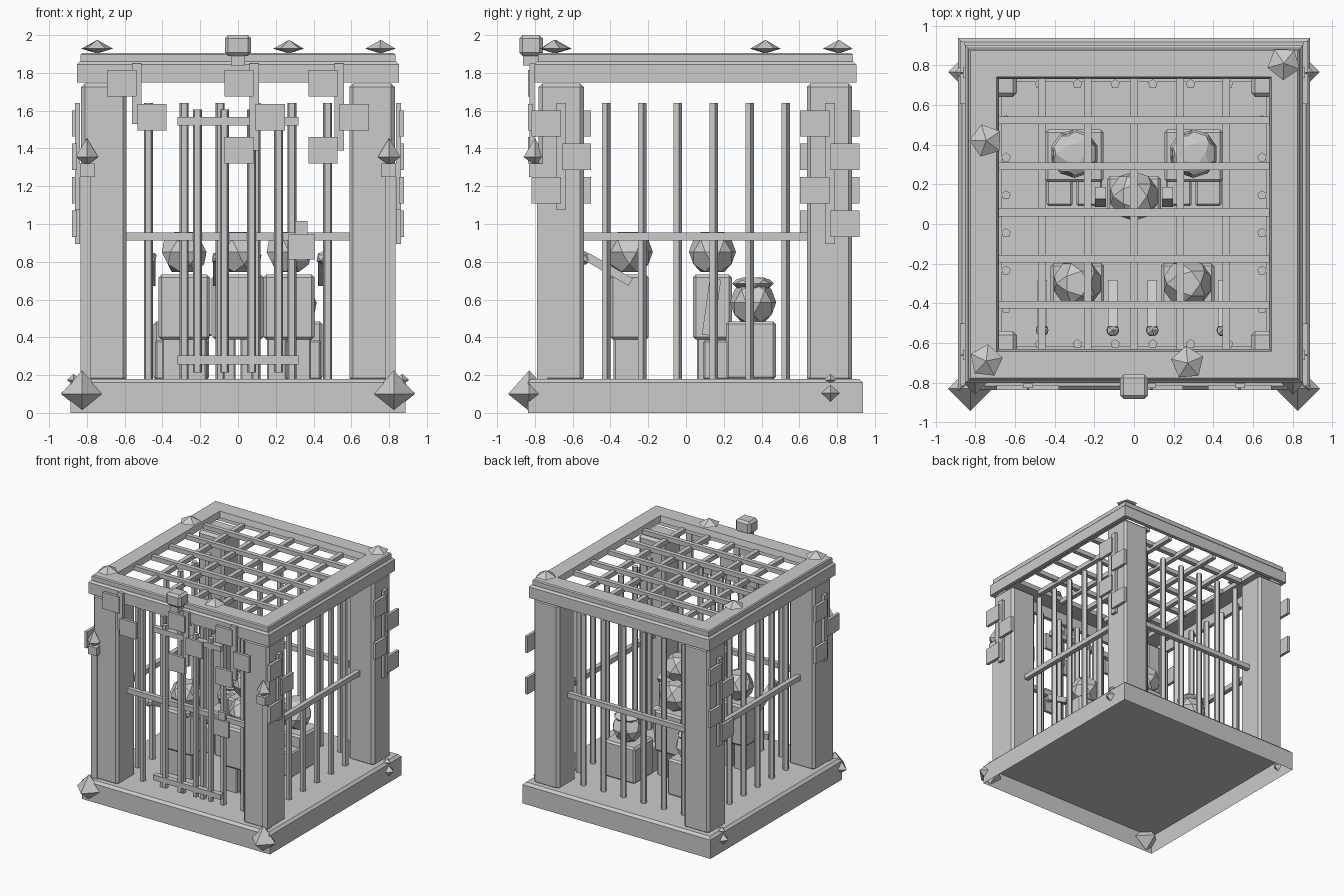
import bpy, bmesh, math
from mathutils import Matrix

cube = bpy.data.objects.get("Cube")
if cube:
    bpy.data.objects.remove(cube, do_unlink=True)

grey = bpy.data.materials.new("plain grey")
grey.use_nodes = True
grey.diffuse_color = (0.6, 0.6, 0.6, 1)
grey.node_tree.nodes["Principled BSDF"].inputs["Base Color"].default_value = (0.6, 0.6, 0.6, 1)

CY = 0.05   # cage centre along y


def finish(name, bm, matrix):
    bm.transform(matrix)
    bmesh.ops.recalc_face_normals(bm, faces=bm.faces)
    mesh = bpy.data.meshes.new(name)
    bm.to_mesh(mesh)
    bm.free()
    mesh.materials.append(grey)
    ob = bpy.data.objects.new(name, mesh)
    bpy.context.collection.objects.link(ob)
    return ob


def box(name, centre, size, bevel=0.0, tilt=0.0):
    bm = bmesh.new()
    bmesh.ops.create_cube(bm, size=1)
    bmesh.ops.scale(bm, vec=size, verts=bm.verts)
    if bevel:
        bmesh.ops.bevel(bm, geom=bm.edges[:], offset=bevel, segments=1, affect='EDGES')
    return finish(name, bm, Matrix.Translation(centre) @ Matrix.Rotation(tilt, 4, 'X'))


def bar(name, x, y, low, high, radius=0.025):
    bm = bmesh.new()
    bmesh.ops.create_cone(bm, cap_ends=True, segments=5, radius1=radius,
                          radius2=radius, depth=high - low)
    return finish(name, bm, Matrix.Translation((x, y, (low + high) / 2)))


def ball(name, centre, radius, squash=1.0, cut=0.0):
    # coarse ball, optionally with its corners cut to pentagons
    bm = bmesh.new()
    bmesh.ops.create_icosphere(bm, subdivisions=1, radius=radius)
    if cut:
        bmesh.ops.bevel(bm, geom=bm.verts[:], offset=radius * cut, affect='VERTICES')
    bmesh.ops.scale(bm, vec=(1, 1, squash), verts=bm.verts)
    return finish(name, bm, Matrix.Translation(centre))


def spike(name, centre, radius, up, down, sides=4, turn=0.0):
    bm = bmesh.new()
    x, y, z = centre
    ring = [bm.verts.new((x + radius * math.cos(turn + math.tau * i / sides),
                          y + radius * math.sin(turn + math.tau * i / sides), z))
            for i in range(sides)]
    top, low = bm.verts.new((x, y, z + up)), bm.verts.new((x, y, z - down))
    for i in range(sides):
        a, b = ring[i], ring[(i + 1) % sides]
        bm.faces.new((a, b, top))
        bm.faces.new((b, a, low))
    return finish(name, bm, Matrix())


def ring_frame(name, outer, inner, low, high, bevel):
    # square ring swept from a section chamfered outside and sloped inside
    section = [(inner - 0.012, low), (outer, low), (outer, high - bevel),
               (outer - bevel, high), (inner, high)]
    bm = bmesh.new()
    loops = [[bm.verts.new((sx * r, CY + sy * r, z)) for r, z in section]
             for sx, sy in ((-1, -1), (1, -1), (1, 1), (-1, 1))]
    for i in range(4):
        a, b = loops[i], loops[(i + 1) % 4]
        for j in range(len(section)):
            k = (j + 1) % len(section)
            bm.faces.new((a[j], b[j], b[k], a[k]))
    return finish(name, bm, Matrix())


# Base tray with a chamfered top, hollow underneath
bm = bmesh.new()
bmesh.ops.create_cube(bm, size=1)
bmesh.ops.scale(bm, vec=(1.775, 1.775, 0.18), verts=bm.verts)
top_edges = [e for e in bm.edges if all(v.co.z > 0 for v in e.verts)]
bmesh.ops.bevel(bm, geom=top_edges, offset=0.02, segments=1, affect='EDGES')
bm.normal_update()
under = [f for f in bm.faces if f.normal.z < -0.9]
bmesh.ops.inset_region(bm, faces=under, thickness=0.012, depth=-0.15)
finish("base", bm, Matrix.Translation((0, CY, 0.09)))

# Corner pillars, roof skirt and thin roof rim
for sx in (-1, 1):
    for sy in (-1, 1):
        box("pillar", (sx * 0.71, CY + sy * 0.71, 0.955), (0.24, 0.24, 1.58), 0.02)
ring_frame("roof_skirt", 0.852, 0.832, 1.75, 1.86, 0.015)
ring_frame("roof_rim", 0.833, 0.692, 1.855, 1.905, 0.008)

# Wall bars and mid rails on all four sides
for i in range(6):
    t = -0.475 + 0.19 * i
    for s in (-1, 1):
        bar("end_bar", t, CY + s * 0.655, 0.17, 1.64)
        bar("side_bar", s * 0.645, CY + t, 0.17, 1.64)
for s in (-1, 1):
    box("end_rail", (0, CY + s * 0.685, 0.933), (1.2, 0.04, 0.042))
    box("side_rail", (s * 0.685, CY, 0.933), (0.04, 1.2, 0.042))

# Roof grid
for i in range(5):
    t = -0.465 + 0.2325 * i
    box("roof_cross_bar", (0, CY + t + 0.008, 1.865), (1.365, 0.038, 0.038))
    box("roof_long_bar", (t, CY, 1.845), (0.038, 1.365, 0.038))

# Door panel with its bars
for z in (0.28, 1.543):
    box("door_rail", (0, -0.67, z), (0.64, 0.045, 0.045))
for x in (-0.215, -0.072, 0.072, 0.215):
    bar("door_bar", x, -0.67, 0.215, 1.605)

# Lock block over the door
box("lock_neck", (0, -0.825, 1.87), (0.075, 0.075, 0.06))
box("lock_block", (0, -0.82, 1.945), (0.14, 0.125, 0.11), 0.018)

# Roof studs
for x, y, turn in ((0.755, 0.81, 0.9), (-0.745, 0.42, 0.6),
                   (-0.745, -0.69, 0.2), (0.27, -0.70, 0.4)):
    spike("roof_stud", (x, y, 1.928), 0.085, 0.047, 0.025, 5, turn)

# Base studs and corner posts with spiked caps
for s in (-1, 1):
    spike("corner_spike", (s * 0.825, -0.83, 0.1), 0.112, 0.125, 0.09)
    spike("side_stud", (s * 0.888, 0.765, 0.105), 0.048, 0.042, 0.045)
    spike("small_stud", (s * 0.87, 0.765, 0.175), 0.035, 0.032, 0.03)
    box("corner_post", (s * 0.806, -0.762, 0.72), (0.055, 0.055, 1.1))
    box("post_cap", (s * 0.796, -0.792, 1.285), (0.08, 0.08, 0.07))
    spike("post_spike", (s * 0.8, -0.8, 1.355), 0.06, 0.1, 0.045)

# Hanging leaves and stems on the front
for x, z in ((-0.615, 1.745), (-0.455, 1.565), (0.005, 1.745), (0.005, 1.39),
             (0.17, 1.565), (0.45, 1.745), (0.45, 1.39), (0.615, 1.565)):
    box("front_leaf", (x, -0.825, z), (0.155, 0.025, 0.14))
for x, low in ((-0.535, 1.53), (0.087, 1.39), (0.535, 1.39)):
    box("front_stem", (x, -0.815, (low + 1.85) / 2), (0.05, 0.025, 1.85 - low))
box("door_leaf", (0.338, -0.70, 0.88), (0.14, 0.025, 0.135))
box("door_stem", (0.335, -0.69, 0.91), (0.065, 0.025, 0.21))

# Leaves and stems on the side pillars, staggered in opposite order
for s in (-1, 1):
    for mid, count, low in ((-0.66, 3, 1.075), (0.762, 4, 0.895)):
        box("side_stem", (s * 0.85, mid, (low + 1.64) / 2), (0.025, 0.052, 1.64 - low))
        for i in range(count):
            side = (-1 if i % 2 == 0 else 1) * s
            box("side_leaf", (s * 0.865, mid + side * 0.08, 1.532 - 0.177 * i),
                (0.025, 0.155, 0.14))


# Standing figures: reaching forward, or with arms lowered
def standing(x, y, reaching):
    for s in (-1, 1):
        box("leg", (x + s * 0.065, y, 0.285), (0.105, 0.165, 0.23), 0.008)
        if reaching:
            box("reaching_arm", (x + s * 0.178, y - 0.11, 0.76), (0.05, 0.27, 0.045),
                tilt=math.radians(-30))
            ball("hand", (x + s * 0.178, y - 0.235, 0.82), 0.036)
        else:
            box("lowered_arm", (x + s * 0.168, y - 0.005, 0.56), (0.055, 0.06, 0.30),
                tilt=math.radians(-8))
    box("torso", (x, y, 0.56), (0.27, 0.205, 0.345), 0.015)
    ball("head", (x, y, 0.852), 0.146, cut=0.52)


# Seated figures with folded legs and a hair cap
def seated(x, y):
    box("torso", (x, y - 0.012, 0.33), (0.295, 0.265, 0.31), 0.015)
    for s in (-1, 1):
        box("folded_leg", (x + s * 0.075, y - 0.19, 0.28), (0.13, 0.15, 0.21), 0.01)
    ball("head", (x, y, 0.585), 0.144, cut=0.52)
    ball("hair_cap", (x, y, 0.685), 0.13, 0.34, cut=0.52)


standing(-0.285, -0.30, True)
standing(0.27, -0.30, True)
standing(0, 0.14, False)
for sx in (-0.3, 0.3):
    seated(sx, 0.355)
